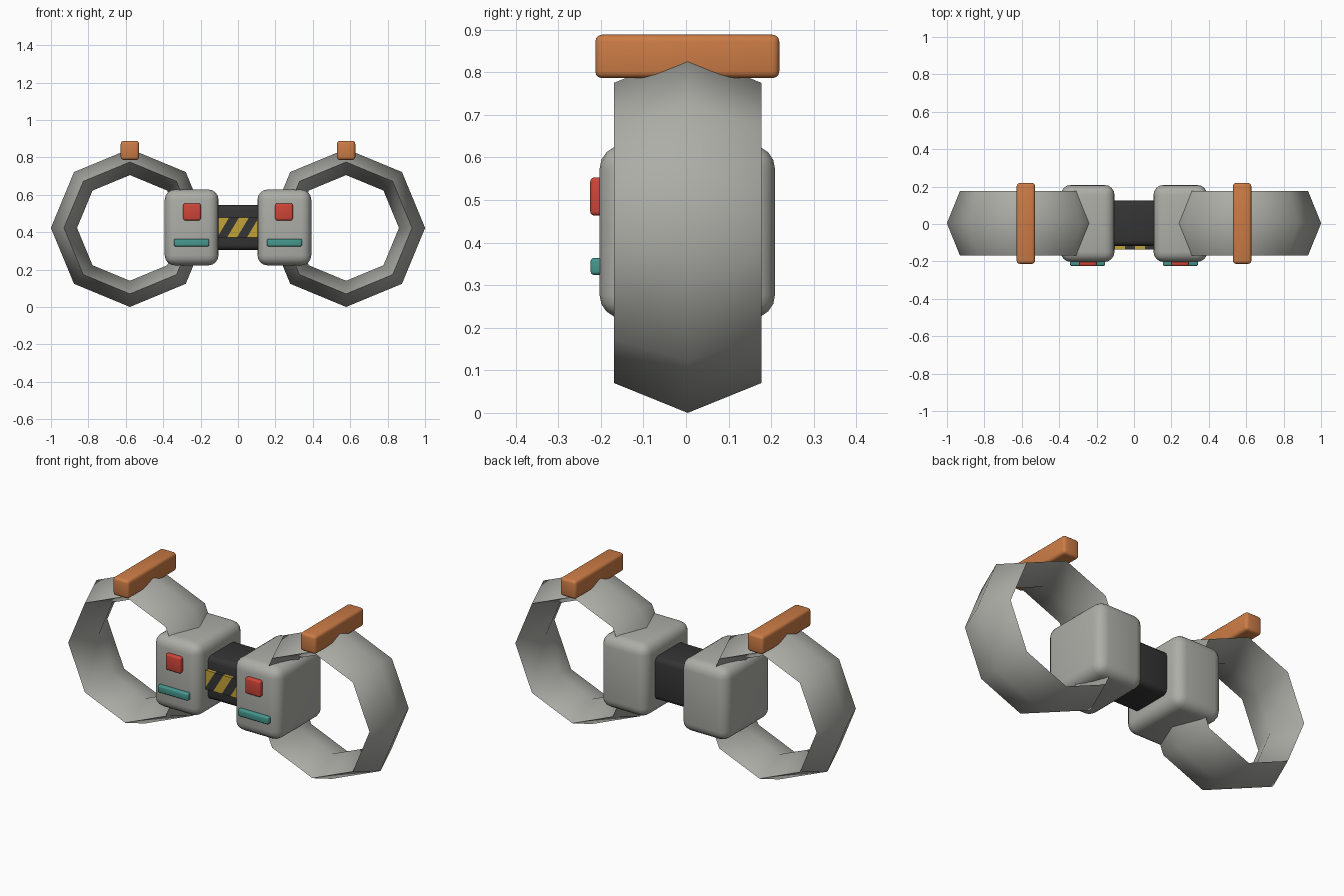
import bpy, bmesh, math
from mathutils import Vector

cube = bpy.data.objects.get("Cube")
if cube:
    bpy.data.objects.remove(cube, do_unlink=True)


def material(name, rgb):
    m = bpy.data.materials.new(name)
    m.use_nodes = True
    m.diffuse_color = (*rgb, 1)
    m.node_tree.nodes["Principled BSDF"].inputs["Base Color"].default_value = (*rgb, 1)
    return m


steel = material("warm grey", (0.42, 0.42, 0.39))
dark = material("charcoal", (0.035, 0.035, 0.035))
orange = material("orange", (0.60, 0.20, 0.06))
red = material("red", (0.62, 0.06, 0.04))
teal = material("teal", (0.06, 0.31, 0.27))
yellow = material("yellow", (0.55, 0.36, 0.04))


def smooth(obj, angle):
    bpy.ops.object.select_all(action="DESELECT")
    obj.select_set(True)
    bpy.context.view_layer.objects.active = obj
    bpy.ops.object.shade_smooth_by_angle(angle=math.radians(angle))


def finish(bm, name, mats, angle=None):
    mesh = bpy.data.meshes.new(name)
    bm.to_mesh(mesh)
    bm.free()
    obj = bpy.data.objects.new(name, mesh)
    bpy.context.collection.objects.link(obj)
    for m in mats:
        mesh.materials.append(m)
    if angle:
        smooth(obj, angle)
    return obj


def box_mesh(low, high):
    bm = bmesh.new()
    bmesh.ops.create_cube(bm, size=1)
    low, high = Vector(low), Vector(high)
    for v in bm.verts:
        v.co = (low + high) / 2 + v.co * (high - low)
    return bm


def rounded_box(name, low, high, radius, mat, segments=3):
    bm = box_mesh(low, high)
    bmesh.ops.bevel(bm, geom=bm.edges[:], offset=radius, segments=segments,
                    profile=0.5, affect="EDGES")
    return finish(bm, name, [mat], 40)


def cuff_ring(name, x):
    # Eight-sided ring with a wide diamond cross-section
    bpy.ops.mesh.primitive_torus_add(major_segments=8, minor_segments=4,
                                     major_radius=0.3525, minor_radius=0.07)
    obj = bpy.context.object
    obj.name = name
    for v in obj.data.vertices:
        a, b, c = v.co
        v.co = (a + x, c * 2.47 + 0.004, b + 0.4225)
    # The axis swap mirrors the mesh, so turn the faces back outwards
    obj.data.flip_normals()
    obj.data.materials.append(steel)
    smooth(obj, 50)


for side, s in (("left", 1), ("right", -1)):
    cuff_ring(side + "_cuff", s * 0.578)

    def part(name, x, half, y, z, radius, mat, segments=3):
        rounded_box(side + name, (s * x - half, y[0], z[0]),
                    (s * x + half, y[1], z[1]), radius, mat, segments)

    part("_lock_body", 0.248, 0.144, (-0.203, 0.209), (0.222, 0.628), 0.055, steel, 4)
    part("_lock_button", 0.246, 0.047, (-0.225, -0.18), (0.463, 0.553), 0.01, red)
    part("_status_bar", 0.248, 0.094, (-0.224, -0.18), (0.324, 0.364), 0.008, teal)
    part("_grip_bar", 0.578, 0.049, (-0.213, 0.219), (0.786, 0.888), 0.016, orange)

# Link between the two lock bodies
rounded_box("link_block", (-0.13, -0.117, 0.305), (0.13, 0.125, 0.545), 0.028, dark)

# Hazard plate, cut along slanted lines and coloured in alternate bands
bm = box_mesh((-0.11, -0.136, 0.372), (0.11, -0.112, 0.478))
slope, pitch, mid_z = 0.6, 0.053, 0.425
for i in range(-3, 4):
    bmesh.ops.bisect_plane(bm, geom=bm.verts[:] + bm.edges[:] + bm.faces[:],
                           plane_co=((i + 0.5) * pitch, 0, mid_z),
                           plane_no=(1, 0, -slope))
for f in bm.faces:
    c = f.calc_center_median()
    f.material_index = round((c.x - slope * (c.z - mid_z)) / pitch) % 2
finish(bm, "hazard_plate", [yellow, dark])
